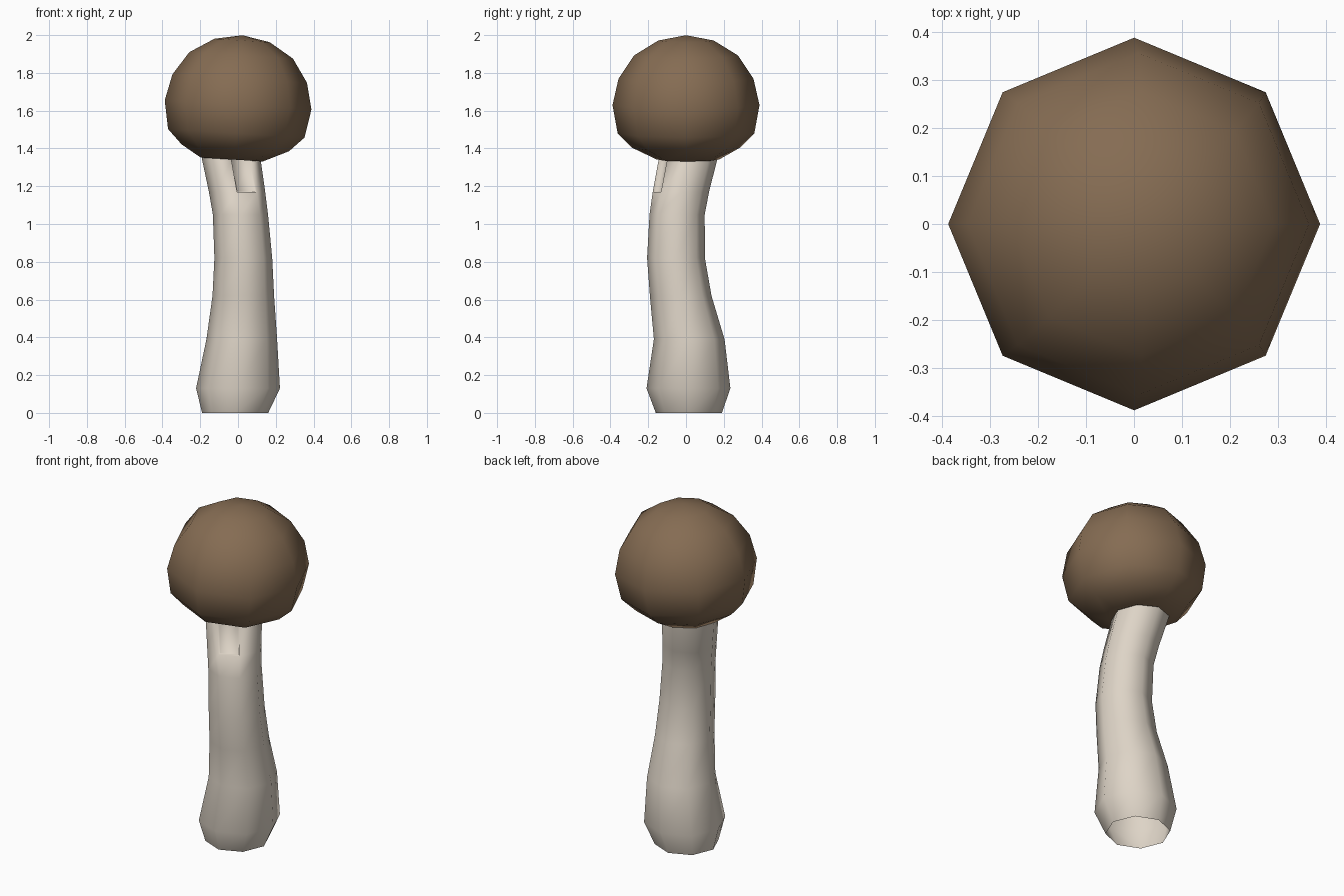
import bpy, bmesh
from math import cos, sin, tau, radians
from mathutils import Matrix, Vector

if "Cube" in bpy.data.objects:
    bpy.data.objects.remove(bpy.data.objects["Cube"], do_unlink=True)

SIDES = 8


def material(name, rgb):
    mat = bpy.data.materials.new(name)
    mat.use_nodes = True
    mat.diffuse_color = (*rgb, 1)
    mat.node_tree.nodes["Principled BSDF"].inputs["Base Color"].default_value = (*rgb, 1)
    return mat


def add_rings(bm, rings):
    """Skin a tube over rings given as (x, y, z, radius), bottom to top."""
    loops = []
    for x, y, z, r in rings:
        loops.append([bm.verts.new((x + r * cos(tau * i / SIDES),
                                    y + r * sin(tau * i / SIDES), z))
                      for i in range(SIDES)])
    rows = []
    for a, b in zip(loops, loops[1:]):
        rows.append([bm.faces.new((a[i], a[(i + 1) % SIDES], b[(i + 1) % SIDES], b[i]))
                     for i in range(SIDES)])
    return loops, rows


def close(bm, loop, tip, flip=False):
    """Close a ring with a fan of triangles to a tip."""
    v = bm.verts.new(tip)
    for i in range(SIDES):
        a, b = loop[i], loop[(i + 1) % SIDES]
        bm.faces.new((b, a, v) if flip else (a, b, v))


def finish(bm, name, mat):
    mesh = bpy.data.meshes.new(name)
    for f in bm.faces:
        f.smooth = True
    bm.to_mesh(mesh)
    bm.free()
    mesh.materials.append(mat)
    obj = bpy.data.objects.new(name, mesh)
    bpy.context.scene.collection.objects.link(obj)
    return obj


brown = material("cap brown", (0.235, 0.150, 0.086))
cream = material("stem cream", (0.73, 0.66, 0.57))

# Stem: a bent open tube with a swollen foot
bm = bmesh.new()
loops, rows = add_rings(bm, [
    (-0.015, 0.015, 0.0, 0.175),
    (0.0, 0.013, 0.13, 0.222),
    (0.02, 0.017, 0.39, 0.187),
    (0.028, -0.028, 0.62, 0.163),
    (0.028, -0.053, 0.82, 0.153),
    (0.013, -0.047, 1.05, 0.146),
    (-0.005, -0.027, 1.17, 0.149),
    (-0.035, 0.01, 1.34, 0.155),
    (-0.05, 0.025, 1.42, 0.14),
])
# Shallow groove at the front, just under the cap
groove = [rows[-2][6], rows[-1][6]]
bm.normal_update()
bmesh.ops.inset_region(bm, faces=groove, thickness=0.008, depth=-0.02)
finish(bm, "stem", cream)

# Cap: a rounded head, tilted slightly, with a hollow under it
bm = bmesh.new()
profile = [(0.165, -0.285), (0.285, -0.222), (0.362, -0.145), (0.389, 0.005),
           (0.357, 0.145), (0.275, 0.268), (0.147, 0.347)]
loops, rows = add_rings(bm, [(0, 0, z, r) for r, z in profile])
close(bm, loops[-1], (0, 0, 0.375))
close(bm, loops[0], (0, 0, -0.23), flip=True)
for v in loops[0]:
    v.co += Vector((-0.015, 0.01, 0))
bm.transform(Matrix.Translation((0, 0, 1.625)) @ Matrix.Rotation(radians(3.6), 4, "Y"))
finish(bm, "cap", brown)
